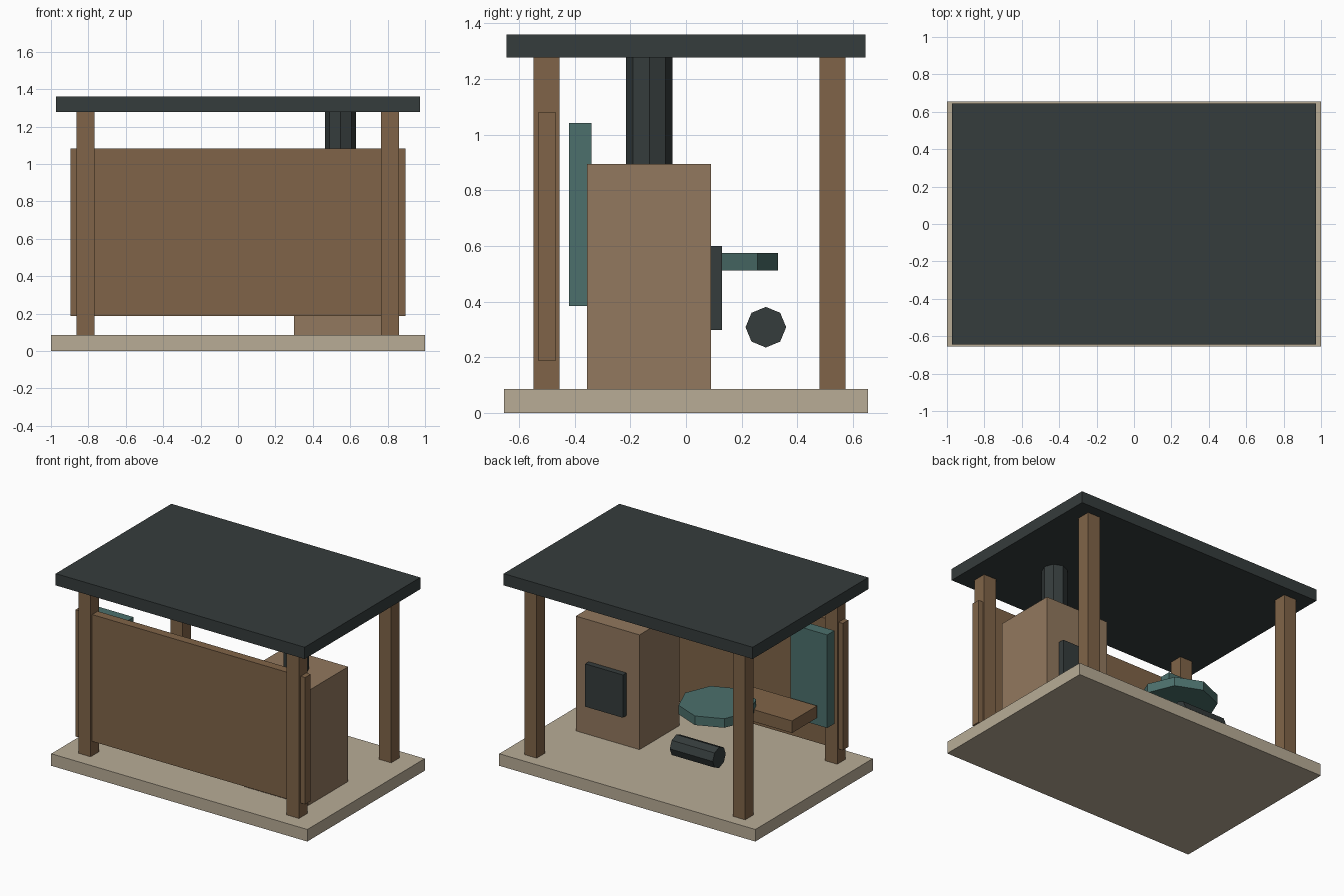
import bpy, bmesh
from mathutils import Matrix
from math import pi

if "Cube" in bpy.data.objects:
    bpy.data.objects.remove(bpy.data.objects["Cube"])


def material(name, rgb):
    lin = [((c / 255 + 0.055) / 1.055) ** 2.4 for c in rgb]
    m = bpy.data.materials.new(name)
    m.diffuse_color = (*lin, 1)
    m.use_nodes = True
    m.node_tree.nodes["Principled BSDF"].inputs["Base Color"].default_value = m.diffuse_color
    return m


STONE = material("pale_stone", (184, 172, 150))
WOOD = material("wood", (128, 100, 72))
CLAY = material("clay", (146, 120, 94))
DARK = material("charcoal", (53, 60, 60))
TEAL = material("teal", (76, 112, 108))


def finish(name, bm, mat):
    me = bpy.data.meshes.new(name)
    bm.to_mesh(me)
    bm.free()
    me.materials.append(mat)
    ob = bpy.data.objects.new(name, me)
    bpy.context.collection.objects.link(ob)
    return ob


def box(name, x, y, z, mat):
    """Box from (min, max) ranges; the origin sits at its centre."""
    bm = bmesh.new()
    bmesh.ops.create_cube(bm, size=1)
    bmesh.ops.scale(bm, verts=bm.verts, vec=[r[1] - r[0] for r in (x, y, z)])
    ob = finish(name, bm, mat)
    ob.location = [(r[0] + r[1]) / 2 for r in (x, y, z)]
    return ob


def octagon(name, centre, radius, length, mat, along_x=False):
    """Eight-sided flat-shaded cylinder with corners on the axes."""
    bm = bmesh.new()
    bmesh.ops.create_cone(bm, cap_ends=True, segments=8, radius1=radius,
                          radius2=radius, depth=length)
    if along_x:
        bmesh.ops.rotate(bm, verts=bm.verts, matrix=Matrix.Rotation(pi / 2, 3, 'Y'))
    ob = finish(name, bm, mat)
    ob.location = centre
    return ob


# Shelter: floor, roof, four posts and the screen wall
box("floor_slab", (-1, 1), (-0.655, 0.655), (0, 0.085), STONE)
box("flat_roof", (-0.972, 0.972), (-0.645, 0.645), (1.277, 1.36), DARK)
for side, x in (("left", -0.815), ("right", 0.813)):
    for end, y in (("front", -0.502), ("back", 0.526)):
        box(f"{end}_{side}_post", (x - 0.048, x + 0.048),
            (y - 0.047, y + 0.047), (0.05, 1.29), WOOD)
box("front_wall", (-0.896, 0.896), (-0.531, -0.469), (0.187, 1.082), WOOD)

# Kiln with its door and flue
box("kiln_body", (0.3, 0.797), (-0.355, 0.09), (0.08, 0.895), CLAY)
box("kiln_door", (0.402, 0.696), (0.085, 0.13), (0.298, 0.6), DARK)
octagon("kiln_flue", (0.548, -0.132, 1.085), 0.083, 0.4, DARK)

# Work area: wheel, roller, bench board and the hanging panel
octagon("wheel_disc", (-0.3, 0.078, 0.543), 0.252, 0.064, TEAL)
octagon("roller", (-0.293, 0.287, 0.308), 0.073, 0.335, DARK, along_x=True)
box("bench_board", (-0.8, -0.3), (-0.32, -0.04), (0.447, 0.532), WOOD)
box("wall_panel", (-0.865, -0.577), (-0.42, -0.34), (0.385, 1.042), TEAL)
